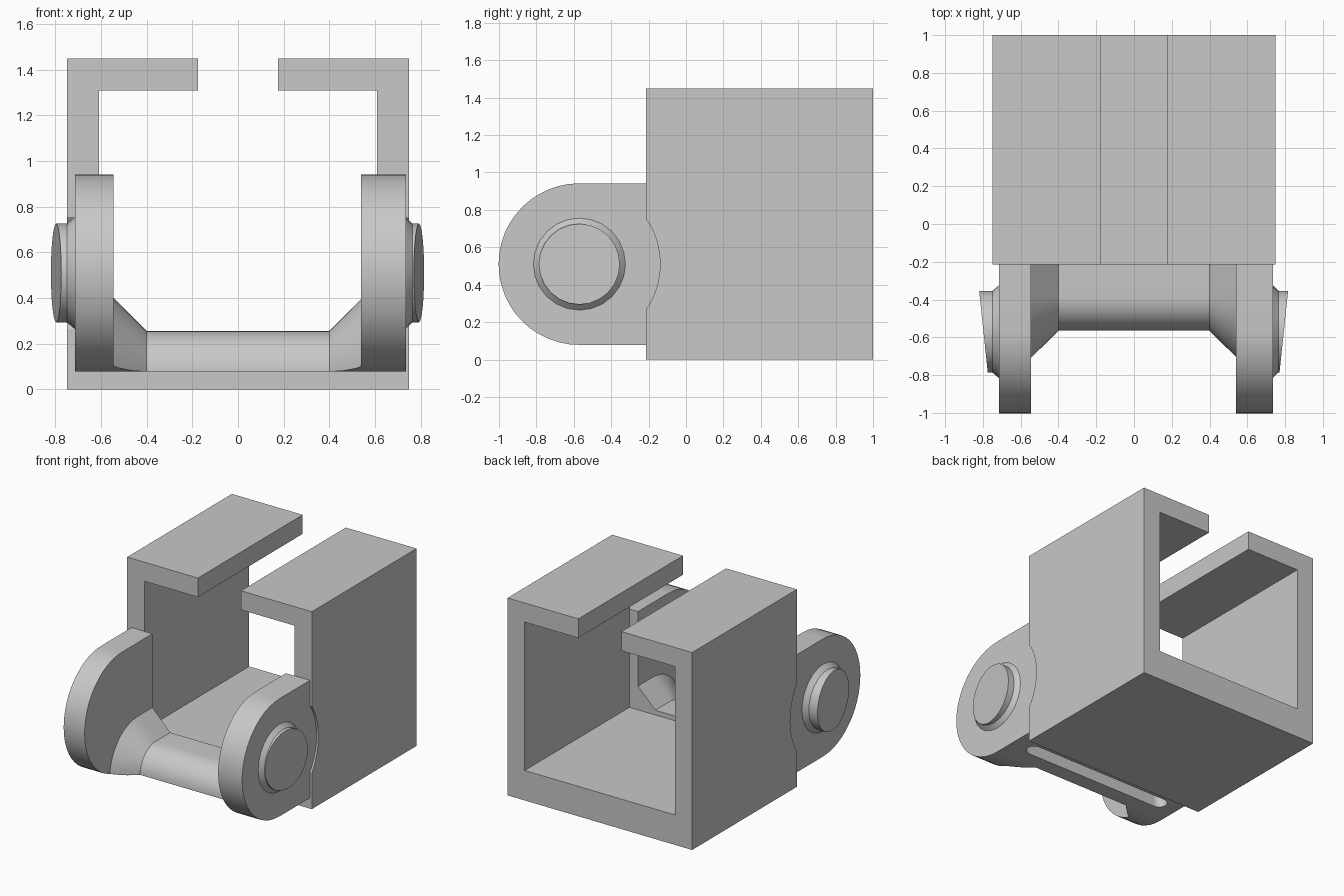
import bpy
import bmesh
from math import pi, sin, cos

if "Cube" in bpy.data.objects:
    bpy.data.objects.remove(bpy.data.objects["Cube"], do_unlink=True)

GREY = (0.58, 0.58, 0.58, 1)
mat = bpy.data.materials.new("plain grey")
mat.use_nodes = True
mat.diffuse_color = GREY
mat.node_tree.nodes["Principled BSDF"].inputs["Base Color"].default_value = GREY

PIVOT_Y, PIVOT_Z, EAR_R = -0.57, 0.51, 0.432
FRONT = -0.215          # front plane of the channel
BAR_Y, BAR_Z = -0.385, 0.075


def arc(cy, cz, r, a0, a1, n):
    return [(cy + r * cos(a0 + (a1 - a0) * i / n),
             cz + r * sin(a0 + (a1 - a0) * i / n)) for i in range(n + 1)]


def loft(name, rings):
    """Closed solid through matching rings of 3D points."""
    bm = bmesh.new()
    loops = [[bm.verts.new(p) for p in ring] for ring in rings]
    bm.faces.new(loops[0])
    bm.faces.new(loops[-1])
    for a, b in zip(loops, loops[1:]):
        for i in range(len(a)):
            j = (i + 1) % len(a)
            bm.faces.new((a[i], a[j], b[j], b[i]))
    bmesh.ops.recalc_face_normals(bm, faces=bm.faces)
    mesh = bpy.data.meshes.new(name)
    bm.to_mesh(mesh)
    bm.free()
    mesh.materials.append(mat)
    ob = bpy.data.objects.new(name, mesh)
    bpy.context.collection.objects.link(ob)
    return ob


def along_x(name, profile, x0, x1):
    return loft(name, [[(x, y, z) for y, z in profile] for x in (x0, x1)])


def select(ob):
    bpy.ops.object.select_all(action='DESELECT')
    ob.select_set(True)
    bpy.context.view_layer.objects.active = ob


def boolean(ob, cutter, operation='DIFFERENCE'):
    cutter.hide_render = True
    mod = ob.modifiers.new("cut", 'BOOLEAN')
    mod.operation = operation
    mod.solver = 'EXACT'
    mod.object = cutter
    select(ob)
    bpy.ops.object.modifier_apply(modifier=mod.name)


# Channel with a slotted top
half = [(0.175, 1.45), (0.75, 1.45), (0.75, 0), (-0.75, 0), (-0.75, 1.45), (-0.175, 1.45),
        (-0.175, 1.31), (-0.61, 1.31), (-0.61, 0.22), (0.61, 0.22), (0.61, 1.31), (0.175, 1.31)]
channel = loft("channel", [[(x, y, z) for x, z in half] for y in (FRONT, 1)])

# Ears with a round front
ear_profile = ([(FRONT, PIVOT_Z + EAR_R)]
               + arc(PIVOT_Y, PIVOT_Z, EAR_R, pi / 2, 3 * pi / 2, 24)
               + [(FRONT, PIVOT_Z - EAR_R)])
left_ear = along_x("left_ear", ear_profile, 0.54, 0.735)
right_ear = along_x("right_ear", ear_profile, -0.715, -0.545)

# Cross bar with a rounded front, flaring into the ears
rings = []
for x, r in ((-0.545, 0.325), (-0.4, 0.18), (0.4, 0.18), (0.545, 0.325)):
    profile = [(FRONT, BAR_Z + r)] + arc(BAR_Y, BAR_Z, r, pi / 2, pi, 12) + [(FRONT, BAR_Z)]
    rings.append([(x, y, z) for y, z in profile])
cross_bar = loft("cross_bar", rings)
trim = along_x("bar_trim", ear_profile[1:-1] + [(0, PIVOT_Z - EAR_R), (0, PIVOT_Z + EAR_R)],
               -0.6, 0.6)
boolean(cross_bar, trim, 'INTERSECT')

# Round-ended slot under the bar
r, cx, cy = 0.055, 0.555, -0.395
stadium = arc(cx, cy, r, -pi / 2, pi / 2, 10) + arc(-cx, cy, r, pi / 2, 3 * pi / 2, 10)
slot = loft("slot_cutter", [[(x, y, z) for x, y in stadium] for z in (0, 0.18)])
for ob in (cross_bar, left_ear, right_ear):
    boolean(ob, slot)

# Shallow round clearances in the channel sides
cutters = [trim, slot]
circle = arc(PIVOT_Y, PIVOT_Z, EAR_R, 0, 2 * pi, 48)[:-1]
for x0, x1 in ((0.735, 0.85), (-0.85, -0.715)):
    cutter = along_x("clearance_cutter", circle, x0, x1)
    boolean(channel, cutter)
    cutters.append(cutter)
for cutter in cutters:
    bpy.data.objects.remove(cutter, do_unlink=True)


# Pivot pins: conical collar, short boss and a slanted end face
def pin(name, side, base, shoulder, end):
    def ring(x, radius, slant=0.0):
        return [(side * (x + slant * (y - PIVOT_Y)), y, z)
                for y, z in arc(PIVOT_Y, PIVOT_Z, radius, 0, 2 * pi, 24)[:-1]]
    return loft(name, [ring(base - 0.02, 0.246), ring(base, 0.246),
                       ring(shoulder, 0.216), ring(end, 0.216, 0.105)])


left_pin = pin("left_pin", 1, 0.735, 0.765, 0.793)
right_pin = pin("right_pin", -1, 0.715, 0.75, 0.797)

for ob in (left_ear, right_ear, cross_bar, left_pin, right_pin):
    select(ob)
    bpy.ops.object.shade_smooth_by_angle(angle=0.5)
